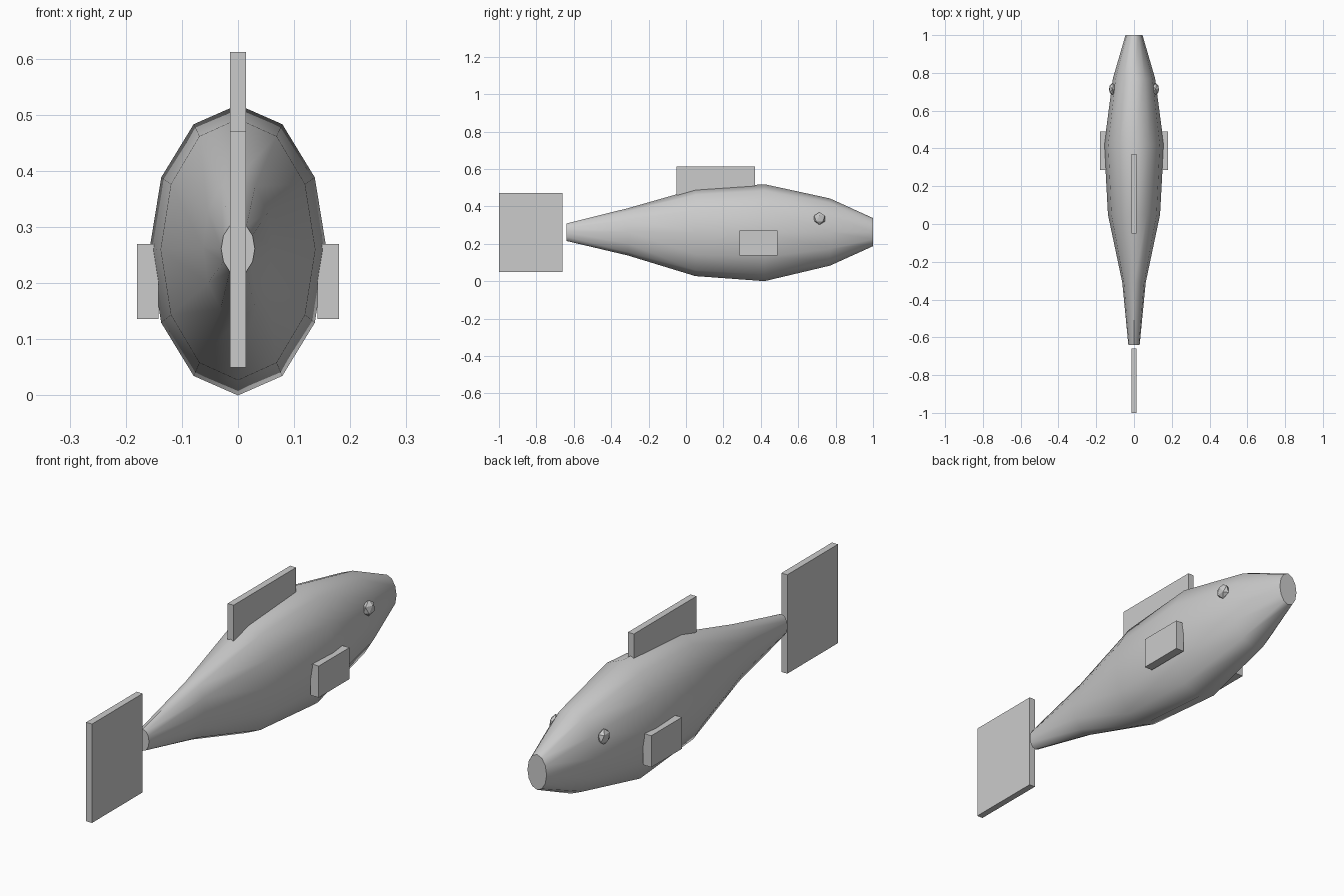
import bpy, bmesh, math

cube = bpy.data.objects.get("Cube")
if cube:
    bpy.data.objects.remove(cube, do_unlink=True)

grey = bpy.data.materials.new("light grey")
grey.use_nodes = True
colour = (0.6, 0.6, 0.6, 1)
grey.diffuse_color = colour
grey.node_tree.nodes["Principled BSDF"].inputs["Base Color"].default_value = colour


def finish(name, bm):
    bmesh.ops.recalc_face_normals(bm, faces=bm.faces)
    mesh = bpy.data.meshes.new(name)
    bm.to_mesh(mesh)
    bm.free()
    mesh.materials.append(grey)
    obj = bpy.data.objects.new(name, mesh)
    bpy.context.collection.objects.link(obj)
    return obj


def box(name, low, high):
    bm = bmesh.new()
    bmesh.ops.create_cube(bm, size=1)
    for v in bm.verts:
        v.co = [a + (b - a) * (c + 0.5) for a, b, c in zip(low, high, v.co)]
    return finish(name, bm)


# Body: twelve-sided oval rings joined from tail root to snout
# Each ring: y, half width, bottom, top
SIDES = 12
rings = [(-0.64, 0.03, 0.215, 0.308), (-0.31, 0.062, 0.137, 0.39),
         (0.05, 0.138, 0.027, 0.493), (0.42, 0.158, 0.0, 0.518),
         (0.77, 0.112, 0.083, 0.442), (1.0, 0.045, 0.187, 0.337)]
bm = bmesh.new()
loops = []
for y, rx, low, high in rings:
    angles = [2 * math.pi * i / SIDES for i in range(SIDES)]
    loops.append([bm.verts.new((rx * math.sin(a), y,
                                (low + high) / 2 + (high - low) / 2 * math.cos(a)))
                  for a in angles])
for a, b in zip(loops, loops[1:]):
    for i in range(SIDES):
        j = (i + 1) % SIDES
        bm.faces.new((a[i], a[j], b[j], b[i]))
bm.faces.new(loops[0])
bm.faces.new(loops[-1])
body = finish("body", bm)
bpy.ops.object.select_all(action="DESELECT")
body.select_set(True)
bpy.context.view_layer.objects.active = body
bpy.ops.object.shade_smooth_by_angle(angle=math.radians(50))

# Upright fins
box("tail_fin", (-0.014, -1.0, 0.05), (0.014, -0.66, 0.47))
box("dorsal_fin", (-0.014, -0.05, 0.46), (0.014, 0.37, 0.612))

# Paired side fins and faceted eyes
for side, name in ((1, "left"), (-1, "right")):
    box(name + "_side_fin", (side * 0.161 - 0.019, 0.285, 0.136),
        (side * 0.161 + 0.019, 0.49, 0.27))
    bm = bmesh.new()
    bmesh.ops.create_icosphere(bm, subdivisions=1, radius=0.034)
    for v in bm.verts:
        v.co.x = v.co.x * 0.6 + side * 0.114
        v.co.y += 0.714
        v.co.z += 0.335
    finish(name + "_eye", bm)
